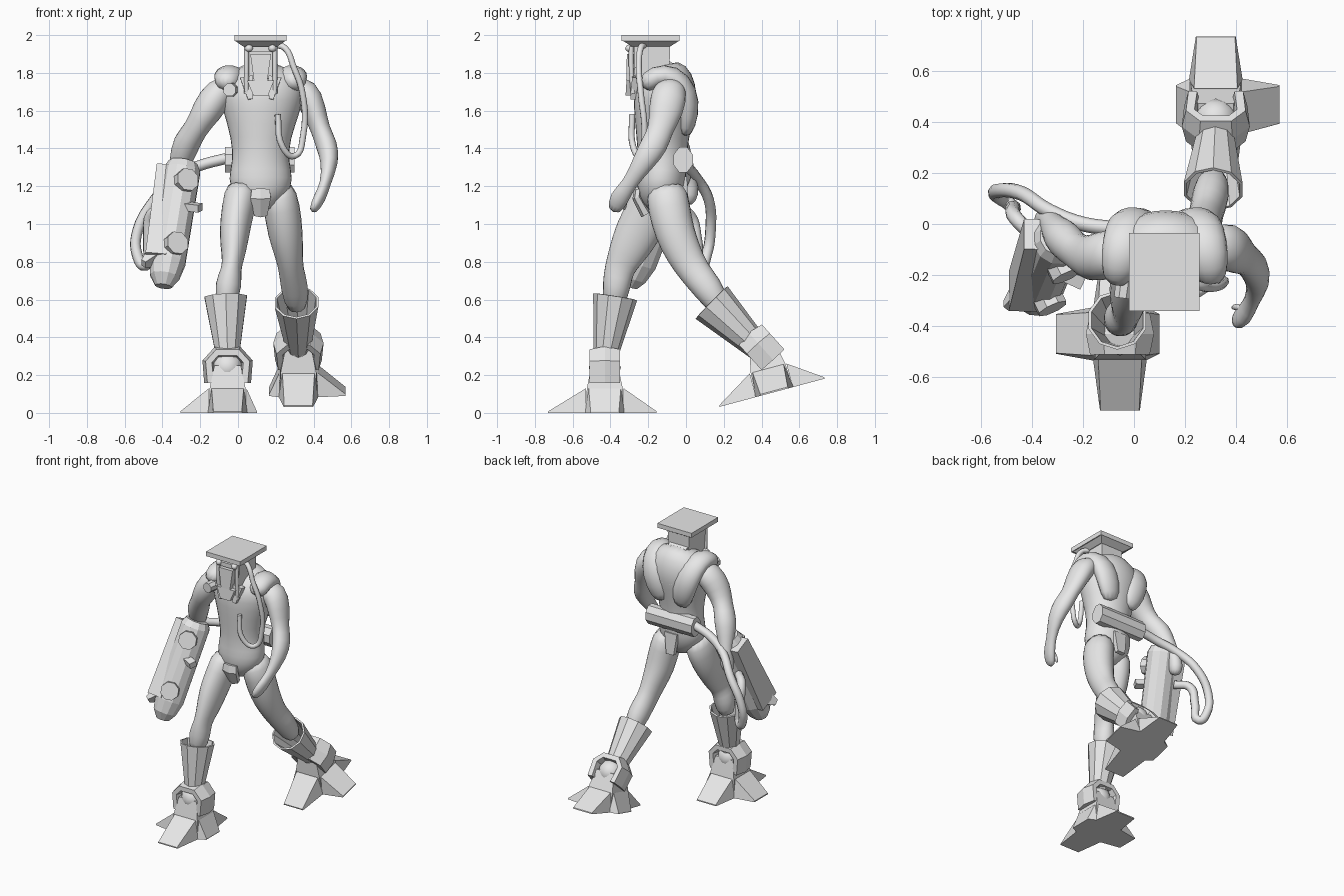
import bpy, bmesh, math
from mathutils import Vector, Matrix

old = bpy.data.objects.get("Cube")
if old:
    bpy.data.objects.remove(old, do_unlink=True)

grey = bpy.data.materials.new("plain_grey")
grey.use_nodes = True
grey.diffuse_color = (.8, .8, .8, 1)
grey.node_tree.nodes["Principled BSDF"].inputs["Base Color"].default_value = (.8, .8, .8, 1)
X, Y = Vector((1, 0, 0)), Vector((0, 1, 0))


def finish(name, bm, smooth=False, matrix=None):
    """Turn a bmesh into a named, coloured object."""
    if matrix:
        bm.transform(matrix)
    bmesh.ops.recalc_face_normals(bm, faces=bm.faces[:])
    mesh = bpy.data.meshes.new(name)
    bm.to_mesh(mesh)
    bm.free()
    mesh.materials.append(grey)
    obj = bpy.data.objects.new(name, mesh)
    bpy.context.collection.objects.link(obj)
    if smooth:
        for poly in mesh.polygons:
            poly.use_smooth = True
        obj.modifiers.new("round", "SUBSURF").levels = 1
        obj.modifiers["round"].render_levels = 1
    return obj


def loft(name, rings, sides=12, smooth=True, ref=X, caps=True, matrix=None):
    """Skin ellipses (x, y, z, width radius, depth radius) set across a path."""
    bm = bmesh.new()
    path = [Vector(r[:3]) for r in rings]
    grow = math.sqrt(2) if sides == 4 else 1
    loops = []
    for i, ring in enumerate(rings):
        t = (path[min(i + 1, len(path) - 1)] - path[max(i - 1, 0)]).normalized()
        u = (ref - t * ref.dot(t)).normalized()
        v = t.cross(u)
        loop = []
        for k in range(sides):
            a = math.tau * (k + .5) / sides
            offset = u * ring[3] * math.cos(a) + v * ring[4] * math.sin(a)
            loop.append(bm.verts.new(path[i] + offset * grow))
        loops.append(loop)
    for low, high in zip(loops, loops[1:]):
        for k in range(sides):
            n = (k + 1) % sides
            bm.faces.new((low[k], low[n], high[n], high[k]))
    if caps:
        bm.faces.new(loops[0])
        bm.faces.new(loops[-1])
    return finish(name, bm, smooth, matrix)


def block(name, centre, size, top=(1, 1), bottom=(1, 1)):
    """Box with separately scaled top and bottom faces."""
    bm = bmesh.new()
    bmesh.ops.create_cube(bm, size=1)
    for v in bm.verts:
        s = top if v.co.z > 0 else bottom
        v.co = Vector((v.co.x * s[0] * size[0], v.co.y * s[1] * size[1], v.co.z * size[2]))
    return finish(name, bm, matrix=Matrix.Translation(centre))


def hose(name, points, radius):
    """Round tube through the given points."""
    curve = bpy.data.curves.new(name, "CURVE")
    curve.dimensions = "3D"
    curve.bevel_depth, curve.bevel_resolution, curve.resolution_u = radius, 2, 5
    curve.use_fill_caps = True
    spline = curve.splines.new("BEZIER")
    spline.bezier_points.add(len(points) - 1)
    for bp, co in zip(spline.bezier_points, points):
        bp.co = co
        bp.handle_left_type = bp.handle_right_type = "AUTO"
    curve.materials.append(grey)
    obj = bpy.data.objects.new(name, curve)
    bpy.context.collection.objects.link(obj)
    bpy.ops.object.select_all(action="DESELECT")
    obj.select_set(True)
    bpy.context.view_layer.objects.active = obj
    bpy.ops.object.convert(target="MESH")


def ball(name, centre, scale):
    bm = bmesh.new()
    bmesh.ops.create_icosphere(bm, subdivisions=2, radius=1)
    size = Matrix.Diagonal((*scale, 1))
    obj = finish(name, bm, matrix=Matrix.Translation(centre) @ size)
    for poly in obj.data.polygons:
        poly.use_smooth = True


# Torso and pelvis
loft("torso", [
    (.12, -.14, 1.06, .05, .06), (.12, -.14, 1.15, .15, .12), (.12, -.13, 1.24, .178, .135),
    (.12, -.125, 1.33, .15, .13), (.12, -.125, 1.45, .158, .14), (.125, -.115, 1.6, .21, .165),
    (.125, -.11, 1.7, .235, .175), (.12, -.1, 1.79, .2, .14), (.12, -.12, 1.85, .09, .09)], 16)
loft("front_loin_plate", [(.12, -.255, 1.185, .055, .02), (.12, -.26, 1.14, .062, .025),
                          (.12, -.21, 1.05, .04, .03)], 6, False)
loft("back_loin_plate", [(.12, -.01, 1.25, .05, .015), (.12, 0, 1.1, .03, .015)], 4, False)
loft("back_plate", [(.12, -.12, 1.85, .075, .03), (.12, -.03, 1.77, .062, .045),
                    (.12, .02, 1.62, .035, .03)], 4, False)

# Padded yoke over the shoulders
for side, s in (("left", 1), ("right", -1)):
    loft(side + "_yoke", [
        (.12 + s * dx, y, z, a, b) for dx, y, z, a, b in (
            (.19, -.23, 1.72, .05, .05), (.175, -.17, 1.785, .08, .065), (.16, -.07, 1.79, .09, .07),
            (.14, .005, 1.7, .092, .07), (.105, .015, 1.58, .09, .06), (.07, -.01, 1.46, .06, .04))], 10)

# Head, face and flat hat
block("head", (.12, -.18, 1.87), (.16, .185, .2), (1.1, 1.05), (.95, .98))
block("hat_plate", (.118, -.188, 1.984), (.275, .305, .032))
block("hat_underside", (.118, -.185, 1.955), (.265, .295, .028), bottom=(.7, .7))
block("face_mask", (.12, -.285, 1.83), (.11, .07, .14), (1, .8), (.65, .9))
block("chin_guard", (.12, -.28, 1.72), (.13, .1, .08), (1.1, .7), (.6, .8))
block("brow", (.12, -.28, 1.925), (.15, .05, .03))
for side, s in (("left", 1), ("right", -1)):
    ball(side + "_eye", (.12 + s * .062, -.3, 1.93), (.022, .022, .02))
    x = .12 + s * .075
    hose(side + "_cheek_tube", [(x, -.29, 1.94), (x, -.29, 1.83), (x, -.28, 1.69)], .013)
    loft(side + "_collar_flap", [(x, -.265, 1.78, .035, .02), (x - s * .02, -.275, 1.66, .012, .02)], 4, False)
loft("chest_nozzle", [(-.03, -.18, 1.71, .04, .04), (-.045, -.29, 1.71, .036, .036)], 8, False)

# Arms and hands
loft("left_arm", [
    (.27, -.1, 1.73, .06, .08), (.36, -.085, 1.71, .085, .1), (.405, -.105, 1.6, .068, .098),
    (.435, -.135, 1.5, .05, .065), (.47, -.165, 1.42, .062, .078), (.49, -.225, 1.33, .05, .062),
    (.462, -.3, 1.21, .026, .034), (.435, -.355, 1.14, .036, .058), (.39, -.385, 1.06, .022, .035)])
loft("left_thumb", [(.44, -.34, 1.17, .018, .02), (.4, -.32, 1.11, .016, .016),
                    (.385, -.33, 1.07, .01, .01)], 6)
loft("right_arm", [
    (-.03, -.11, 1.73, .06, .08), (-.1, -.115, 1.7, .09, .1), (-.165, -.14, 1.6, .088, .1),
    (-.225, -.11, 1.5, .06, .07), (-.275, -.06, 1.43, .08, .085), (-.305, -.025, 1.33, .062, .062),
    (-.335, .02, 1.23, .036, .04), (-.345, .02, 1.16, .055, .055), (-.35, 0, 1.1, .03, .035)])

# Legs
loft("right_leg", [
    (.03, -.15, 1.22, .1, .11), (0, -.19, 1.08, .09, .127), (-.02, -.26, .95, .085, .128),
    (-.025, -.32, .83, .064, .1), (-.035, -.355, .76, .05, .08), (-.05, -.365, .69, .078, .08),
    (-.065, -.385, .55, .055, .06)])
loft("left_leg", [
    (.2, -.11, 1.22, .1, .115), (.235, -.09, 1.08, .1, .117), (.25, -.06, .95, .098, .11),
    (.27, -.01, .84, .078, .1), (.282, .04, .75, .066, .085), (.3, .11, .67, .08, .085),
    (.315, .2, .53, .055, .06)])

# Flared boots, open at the top
for side, rings in (("right", [(-.055, -.425, .3, .058, .058), (-.065, -.375, .615, .112, .112)]),
                    ("left", [(.32, .395, .33, .058, .058), (.31, .135, .585, .115, .115)])):
    boot = loft(side + "_boot", rings, 10, False, caps=False)
    rim = boot.modifiers.new("wall", "SOLIDIFY")
    rim.thickness, rim.offset = .012, 0


def foot(side, s, centre, tilt, lean):
    """Four-toed foot, ankle dome and ankle clamp; s points to the long side toe."""
    place = Matrix.Translation(centre) @ Matrix.Rotation(tilt, 4, "X")
    loft(side + "_foot_hub", [(0, 0, 0, .1, .1), (0, 0, .13, .095, .095), (0, 0, .25, .07, .07)],
         4, False, matrix=place)
    for toe, length, turn in (("front", .3, -90), ("back", .275, 90), ("outer", .25, 90 - s * 90),
                              ("inner", .155, 90 + s * 90)):
        bm = bmesh.new()
        near = [(.1, w, z) for w, z in ((-.105, 0), (.105, 0), (.085, .13), (-.085, .13))]
        far = [(length, w, z) for w, z in ((-.078, 0), (.078, 0), (.075, .008), (-.075, .008))]
        a, b = ([bm.verts.new(p) for p in ring] for ring in (near, far))
        bm.faces.new(a)
        bm.faces.new(b)
        for k in range(4):
            n = (k + 1) % 4
            bm.faces.new((a[k], a[n], b[n], b[k]))
        finish(f"{side}_{toe}_toe", bm, matrix=place @ Matrix.Rotation(math.radians(turn), 4, "Z"))
    ankle = place @ Vector((0, 0, .24))
    ball(side + "_ankle", ankle, (.085, .085, .085))
    arch = [(-.09, 0, -.08), (-.1, 0, .03), (-.055, 0, .08), (.055, 0, .08), (.1, 0, .03), (.09, 0, -.08)]
    loft(side + "_ankle_clamp", [(*p, .094, .034) for p in arch], 6, False, Y,
         matrix=Matrix.Translation(ankle) @ Matrix.Rotation(lean, 4, "X"))


foot("right", -1, (-.055, -.43, 0), 0, 0)
foot("left", 1, (.32, .468, .11), math.radians(15), math.radians(42))

# Back canister and supply hose
loft("back_canister", [(-.07, -.015, 1.34, .055, .072), (.3, -.015, 1.34, .055, .072)], 8, False, Y)
hose("supply_hose", [
    (-.05, -.02, 1.35), (-.2, 0, 1.31), (-.33, .05, 1.25), (-.44, .12, 1.13), (-.53, .13, .97),
    (-.535, .11, .84), (-.49, .08, .78), (-.475, .06, .9), (-.46, .02, 1.05), (-.39, -.05, 1.07)], .029)

# Breathing hose from the head to the chest
hose("breathing_hose", [
    (.2, -.22, 1.95), (.25, -.24, 1.93), (.295, -.25, 1.83), (.34, -.24, 1.7), (.345, -.22, 1.47),
    (.3, -.24, 1.36), (.235, -.28, 1.41), (.21, -.285, 1.58)], .017)

# Carried cannon with side casing, knobs and grip bar
loft("cannon_body", [
    (-.29, -.05, 1.32, .08, .08), (-.297, -.065, 1.28, .1, .1), (-.375, -.25, .8, .1, .1),
    (-.388, -.285, .72, .08, .08), (-.395, -.3, .67, .045, .045)], 12, False)
loft("cannon_casing", [(-.385, -.04, 1.29, .045, .065), (-.435, -.265, .81, .055, .085)], 4, False)
loft("cannon_spur", [(-.44, -.27, .83, .04, .05), (-.5, -.32, .79, .015, .02)], 4, False)
out = Vector((.4, -.85, .245)).normalized()
for part, base in (("upper", Vector((-.315, -.096, 1.205))), ("lower", Vector((-.37, -.222, .87)))):
    loft(part + "_cannon_knob", [(*(base + out * d), .063, .063) for d in (.05, .125)], 8, False)
loft("cannon_grip_bar", [(-.33, -.17, 1.1, .025, .02), (-.2, -.23, 1.085, .025, .02)], 4, False)
